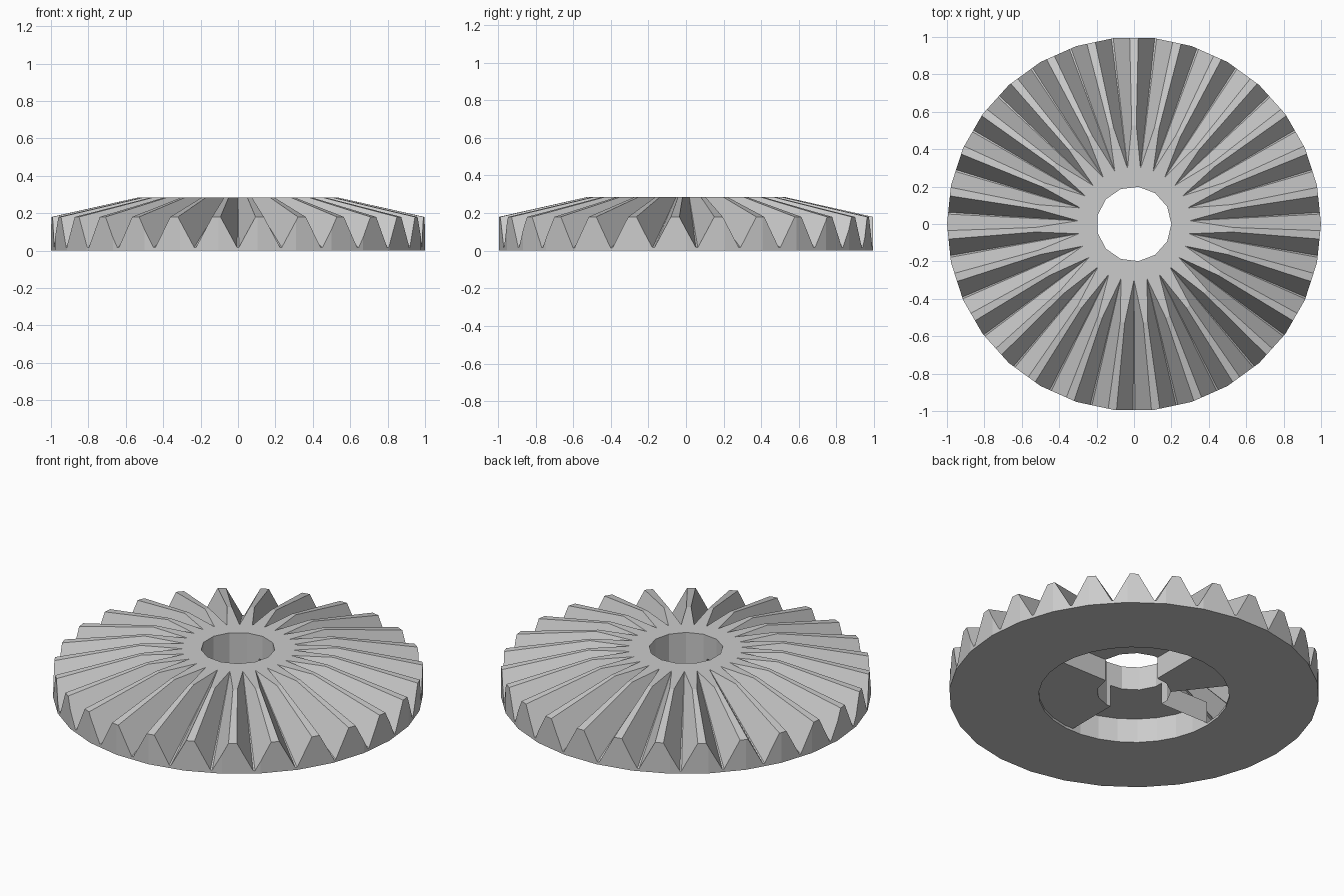
import bpy
import bmesh
from math import cos, sin, pi, radians
from mathutils import Matrix, Vector

TEETH = 27
SIDES = 30
TOP = 0.285          # height of the flat hub face
RIM = 0.18           # height of the tooth tips at the rim
RECESS = 0.515       # radius of the underside recess

cube = bpy.data.objects.get("Cube")
if cube:
    bpy.data.objects.remove(cube, do_unlink=True)

steel = bpy.data.materials.new("light_grey_metal")
steel.use_nodes = True
grey = (0.6, 0.6, 0.6, 1)
steel.diffuse_color = grey
for node in steel.node_tree.nodes:
    if node.type == 'BSDF_PRINCIPLED':
        node.inputs["Base Color"].default_value = grey


def make_object(name, bm):
    """Turn a bmesh into a linked object in the one material."""
    bmesh.ops.recalc_face_normals(bm, faces=bm.faces)
    mesh = bpy.data.meshes.new(name)
    bm.to_mesh(mesh)
    bm.free()
    mesh.materials.append(steel)
    obj = bpy.data.objects.new(name, mesh)
    bpy.context.collection.objects.link(obj)
    return obj


def ring(radius, sides):
    return [(radius * cos(2 * pi * i / sides), radius * sin(2 * pi * i / sides))
            for i in range(sides)]


def loft(name, layers):
    """Solid through a stack of (outline, height) layers."""
    bm = bmesh.new()
    rows = [[bm.verts.new((x, y, z)) for x, y in outline] for outline, z in layers]
    bm.faces.new(rows[0])
    bm.faces.new(rows[-1])
    for low, high in zip(rows, rows[1:]):
        n = len(low)
        for i in range(n):
            j = (i + 1) % n
            bm.faces.new((low[i], low[j], high[j], high[i]))
    return make_object(name, bm)


def groove(angle):
    """Tapered V wedge that narrows to a point near the hub."""
    bm = bmesh.new()
    apex = Vector((0.27, 0, 0.2966))
    verts = [bm.verts.new(apex)]
    # Section at the rim, stretched past it along lines from the apex
    for y, z in ((-0.005, 0.015), (0.005, 0.015), (0.171, 0.32), (-0.171, 0.32)):
        rim_point = Vector((1, y, z))
        verts.append(bm.verts.new(apex + (rim_point - apex) * 1.14))
    tip, section = verts[0], verts[1:]
    bm.faces.new(section)
    for i in range(4):
        bm.faces.new((tip, section[i], section[(i + 1) % 4]))
    bm.transform(Matrix.Rotation(angle, 4, 'Z'))
    return make_object("groove_cutter", bm)


def cut(body, cutter):
    """Subtract a cutter from the body and discard it."""
    cutter.hide_render = True
    mod = body.modifiers.new("cut", 'BOOLEAN')
    mod.operation = 'DIFFERENCE'
    mod.solver = 'EXACT'
    mod.object = cutter
    bpy.context.view_layer.objects.active = body
    bpy.ops.object.modifier_apply(modifier=mod.name)
    bpy.data.objects.remove(cutter, do_unlink=True)


# Gear blank: short drum with a chamfered cone on top
gear = loft("bevel_gear", [(ring(1, SIDES), 0), (ring(1, SIDES), RIM),
                           (ring(0.53, SIDES), TOP)])

# Shaft hole
bore = ring(0.2, 13)
cut(gear, loft("bore_cutter", [(bore, -0.2), (bore, 0.5)]))

# Shallow round recess underneath
disc = ring(RECESS, SIDES)
cut(gear, loft("recess_cutter", [(disc, -0.2), (disc, 0.015)]))

# Two opposite quarter pockets, deeper than the recess
quarter = [(0, 0)] + disc[:8] + [(0, RECESS * cos(pi / SIDES))]
for sign in (1, -1):
    outline = [(sign * x, sign * y) for x, y in quarter]
    cut(gear, loft("pocket_cutter", [(outline, -0.2), (outline, 0.145)]))

# Grooves between the teeth, one at the exact front
for i in range(TEETH):
    cut(gear, groove(radians(-90) + 2 * pi * i / TEETH))

gear.data.shade_flat()
